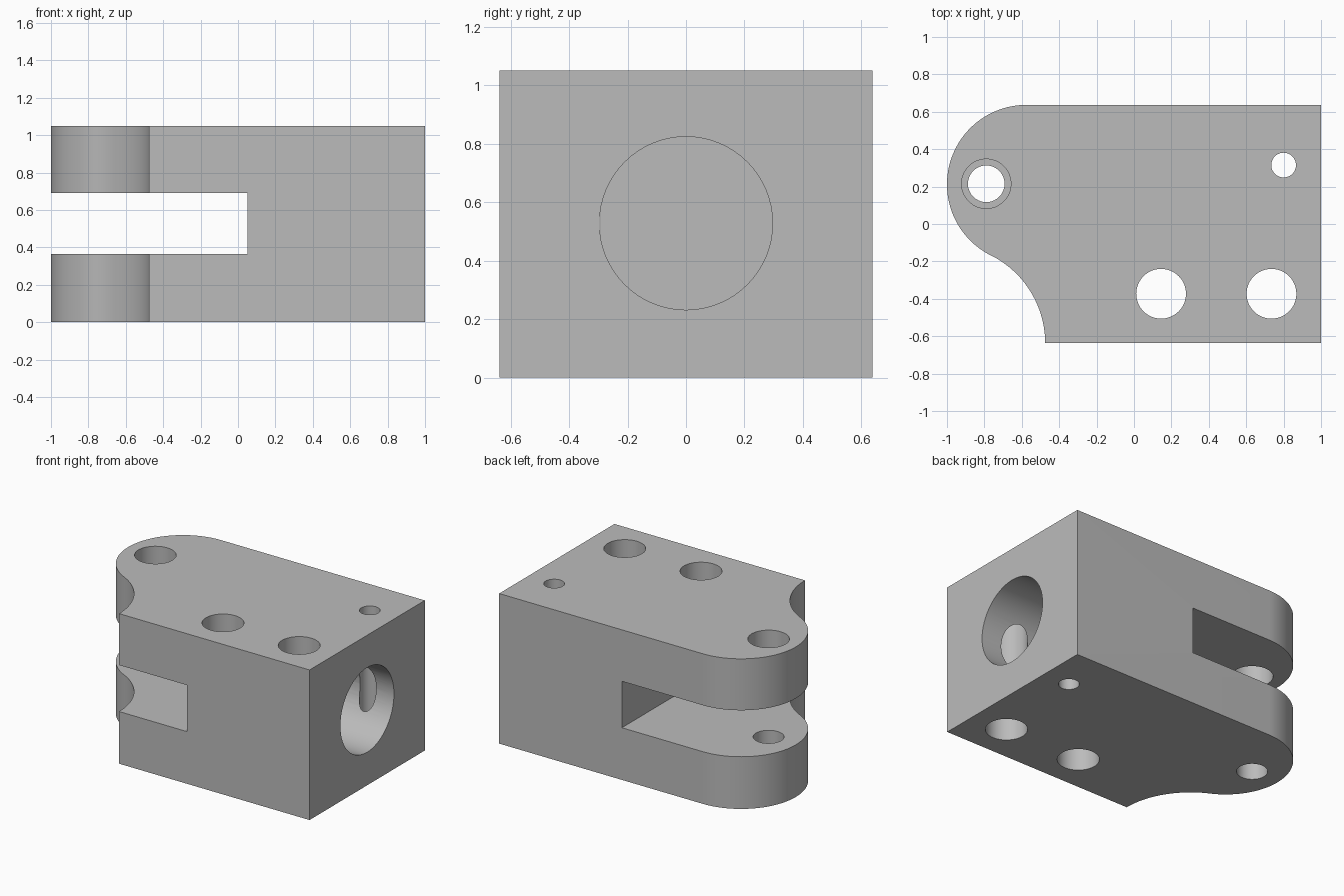
import bpy, bmesh, math
from mathutils import Matrix

if "Cube" in bpy.data.objects:
    bpy.data.objects.remove(bpy.data.objects["Cube"], do_unlink=True)

HEIGHT, HALF_Y = 1.05, 0.637
SLOT_LOW, SLOT_HIGH, SLOT_END = 0.365, 0.69, 0.05

grey = bpy.data.materials.new("plain grey")
grey.use_nodes = True
grey.diffuse_color = (0.5, 0.5, 0.5, 1)
grey.node_tree.nodes["Principled BSDF"].inputs["Base Color"].default_value = (0.5, 0.5, 0.5, 1)


def make_object(name, bm):
    bmesh.ops.recalc_face_normals(bm, faces=bm.faces)
    mesh = bpy.data.meshes.new(name)
    bm.to_mesh(mesh)
    bm.free()
    mesh.materials.append(grey)
    obj = bpy.data.objects.new(name, mesh)
    bpy.context.collection.objects.link(obj)
    return obj


def arc(cx, cy, r, start, end, steps):
    angles = [math.radians(start + (end - start) * i / steps) for i in range(steps + 1)]
    return [(cx + r * math.cos(a), cy + r * math.sin(a)) for a in angles]


def cylinder(name, r, start, length, axis="Z"):
    bm = bmesh.new()
    turn = Matrix.Rotation(math.pi / 2, 4, "Y") if axis == "X" else Matrix()
    place = Matrix.Translation(start) @ turn @ Matrix.Translation((0, 0, length / 2))
    bmesh.ops.create_cone(bm, cap_ends=True, segments=64, radius1=r, radius2=r,
                          depth=length, matrix=place)
    return make_object(name, bm)


def box(name, low, high):
    bm = bmesh.new()
    size = [b - a for a, b in zip(low, high)]
    centre = [(a + b) / 2 for a, b in zip(low, high)]
    bmesh.ops.create_cube(bm, size=1, matrix=Matrix.Translation(centre) @ Matrix.Diagonal((*size, 1)))
    return make_object(name, bm)


# Body outline: rounded nose flowing into a concave scoop
nose_r, scoop_r = 0.425, 0.525
nose_x, nose_y = -1 + nose_r, HALF_Y - nose_r
scoop_x, scoop_y = -1, -HALF_Y
tangent = math.degrees(math.atan2(nose_y - scoop_y, nose_x - scoop_x))
outline = [(1, -HALF_Y), (1, HALF_Y)]
outline += arc(nose_x, nose_y, nose_r, 90, 180 + tangent, 48)
outline += arc(scoop_x, scoop_y, scoop_r, tangent, 0, 24)[1:]

bm = bmesh.new()
base = bm.faces.new([bm.verts.new((x, y, 0)) for x, y in outline])
top = bmesh.ops.extrude_face_region(bm, geom=[base])["geom"]
bmesh.ops.translate(bm, vec=(0, 0, HEIGHT), verts=[v for v in top if isinstance(v, bmesh.types.BMVert)])
body = make_object("clevis_block", bm)

# Fork slot, rod bore, clamp holes, small hole and stepped pin hole
middle = (SLOT_LOW + SLOT_HIGH) / 2
through = HEIGHT + 0.2
cutters = [
    box("slot_cutter", (-1.2, -1, SLOT_LOW), (SLOT_END, 1, SLOT_HIGH)),
    cylinder("bore_cutter", 0.296, (0.25, 0, middle), 1, "X"),
    cylinder("small_hole_cutter", 0.066, (0.8, 0.315, -0.1), through),
    cylinder("lower_pin_cutter", 0.098, (-0.79, 0.215, -0.1), middle + 0.1),
    cylinder("upper_pin_cutter", 0.132, (-0.79, 0.215, middle), 1),
]
for x in (0.145, 0.735):
    cutters.append(cylinder("clamp_hole_cutter", 0.133, (x, -0.373, -0.1), through))

bpy.ops.object.select_all(action="DESELECT")
bpy.context.view_layer.objects.active = body
body.select_set(True)
for cutter in cutters:
    mod = body.modifiers.new(cutter.name, "BOOLEAN")
    mod.operation = "DIFFERENCE"
    mod.solver = "EXACT"
    mod.object = cutter
    bpy.ops.object.modifier_apply(modifier=mod.name)
for cutter in cutters:
    bpy.data.objects.remove(cutter, do_unlink=True)

bpy.ops.object.shade_smooth_by_angle(angle=math.radians(30))
